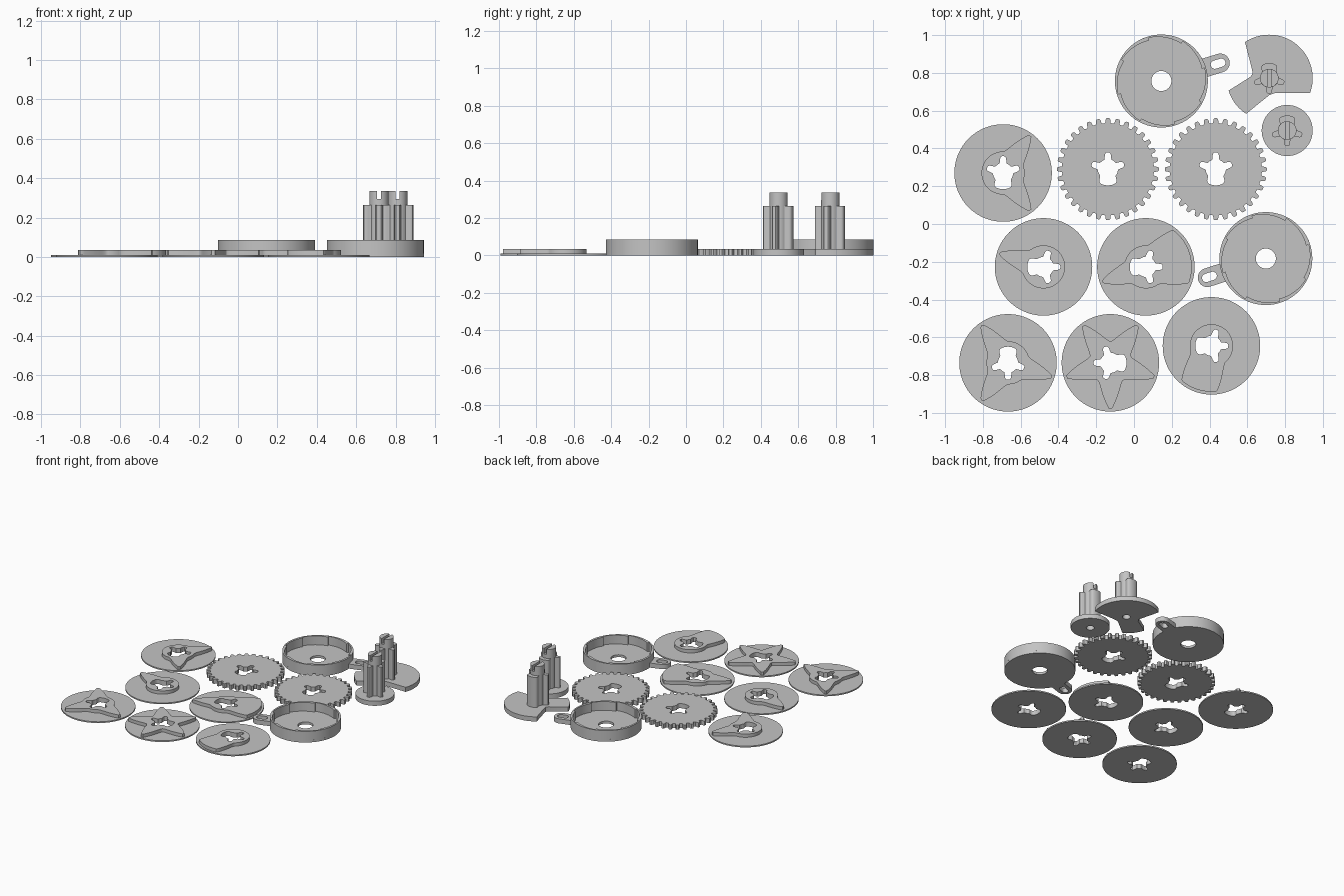
import bpy, bmesh
from math import sin, cos, pi, radians, degrees, atan2, exp

cube = bpy.data.objects.get("Cube")
if cube:
    bpy.data.objects.remove(cube)

grey = bpy.data.materials.new("plain grey")
grey.use_nodes = True
colour = (0.55, 0.55, 0.55, 1)
grey.diffuse_color = colour
grey.node_tree.nodes["Principled BSDF"].inputs["Base Color"].default_value = colour

DISC, PLATE, RIM = 0.01, 0.035, 0.085


def polar(radius, steps=96):
    """Closed outline from a radius function of the angle in degrees."""
    outline = []
    for i in range(steps):
        a = 360 * i / steps
        r = radius(a)
        outline.append((r * cos(radians(a)), r * sin(radians(a))))
    return outline


def circle(r, steps=96):
    return polar(lambda a: r, steps)


def apart(a, b):
    return abs((a - b + 180) % 360 - 180)


def extrude(name, loops, z0, z1, centre, turn=0):
    """Solid plate from an outer outline and hole outlines."""
    curve = bpy.data.curves.new(name, 'CURVE')
    curve.dimensions = '2D'
    curve.fill_mode = 'BOTH'
    curve.extrude = (z1 - z0) / 2
    c, s = cos(radians(turn)), sin(radians(turn))
    for loop in loops:
        spline = curve.splines.new('POLY')
        spline.points.add(len(loop) - 1)
        for p, (x, y) in zip(spline.points, loop):
            p.co = (x * c - y * s, x * s + y * c, 0, 1)
        spline.use_cyclic_u = True
    temp = bpy.data.objects.new(name + "_outline", curve)
    bpy.context.collection.objects.link(temp)
    mesh = bpy.data.meshes.new_from_object(
        temp.evaluated_get(bpy.context.evaluated_depsgraph_get()))
    bpy.data.objects.remove(temp)
    bpy.data.curves.remove(curve)
    bm = bmesh.new()
    bm.from_mesh(mesh)
    bmesh.ops.remove_doubles(bm, verts=bm.verts, dist=1e-5)
    bmesh.ops.recalc_face_normals(bm, faces=bm.faces)
    bm.to_mesh(mesh)
    bm.free()
    mesh.name = name
    mesh.materials.clear()
    mesh.materials.append(grey)
    obj = bpy.data.objects.new(name, mesh)
    obj.location = (*centre, (z0 + z1) / 2)
    bpy.context.collection.objects.link(obj)
    bpy.ops.object.select_all(action='DESELECT')
    obj.select_set(True)
    bpy.context.view_layer.objects.active = obj
    bpy.ops.object.shade_smooth_by_angle(angle=radians(30))
    return obj


def star(turn, scale=1.0):
    """Keyed star: three narrow lobes and one wide lobe opposite the first."""
    def radius(a):
        lobes = [exp(-(apart(a, turn + k) / 15) ** 4) for k in (18, 90, 162)]
        wide = exp(-(apart(a, turn + 270) / 42) ** 8)
        return scale * (0.053 + 0.036 * max(lobes + [wide * 0.9]))
    return polar(radius, 120)


def cam(arms):
    """Hub with arms, each dwelling at full radius from a start to an end angle."""
    def radius(a):
        gap = 180
        for start, end in arms:
            gap = min(gap, max(0, apart(a, (start + end) / 2) - (end - start) / 2))
        t = min(max(gap - 2, 0) / 36, 1)
        return 0.114 + 0.129 * (1 - t) ** 2
    return polar(radius, 180)


def stadium(x0, x1, r, square_start=False):
    right = [(x1 + r * sin(pi * i / 16), -r * cos(pi * i / 16)) for i in range(17)]
    if square_start:
        return [(x0, -r)] + right + [(x0, r)]
    left = [(x0 - r * sin(pi * i / 16), r * cos(pi * i / 16)) for i in range(17)]
    return right + left


# Cam discs: centre, direction of the star hole, arms
cams = [
    ((-0.693, 0.27), 0, [(54, 54), (306, 306)]),
    ((-0.479, -0.227), 270, [(163, 163)]),
    ((0.063, -0.227), 270, [(-19, 52), (199, 199)]),
    ((-0.667, -0.735), 180, [(125, 125), (235, 235), (342, 342)]),
    ((-0.125, -0.735), 90, [(k, k) for k in range(54, 360, 72)]),
    ((0.41, -0.645), 270, [(231, 275)]),
]
for n, (centre, turn, arms) in enumerate(cams, 1):
    extrude(f"cam_disc_{n}", [circle(0.258), star(turn)], 0, DISC, centre)
    extrude(f"cam_{n}", [cam(arms), star(turn)], DISC, PLATE, centre)

# Gears with rounded teeth
TEETH = 32
gear = []
for i in range(TEETH):
    for step, r in ((0, 0.245), (0.2, 0.243), (0.4, 0.245), (0.46, 0.263),
                    (0.56, 0.27), (0.84, 0.27), (0.94, 0.263)):
        a = pi / 2 + 2 * pi * (i + step + 0.3) / TEETH
        gear.append((r * cos(a), r * sin(a)))
for side, x in (("right", -0.138), ("left", 0.433)):
    extrude(f"gear_{side}", [gear, star(0)], 0, PLATE, (x, 0.29))

# Ratchet housings: floor, toothed rim and cord loop
ratchet = []
for i in range(8):
    for k in range(9):
        a = radians(45 * (i + k / 8) - 0.2 * k / 8)
        r = 0.224 + 0.014 * k / 8
        ratchet.append((r * cos(a), r * sin(a)))
loop = [stadium(0.24, 0.326, 0.05, True), stadium(0.296, 0.332, 0.022)]
for name, centre, turn in (("back", (0.145, 0.757), 17), ("front", (0.698, -0.183), 198)):
    extrude(f"housing_floor_{name}", [circle(0.246), circle(0.053)], 0, 0.018, centre)
    extrude(f"housing_rim_{name}", [circle(0.246), ratchet], 0.018, RIM, centre, turn)
    extrude(f"housing_loop_{name}", loop, 0, PLATE, centre, turn)

# Outline of the cut-away flange
flange = [(0.23 * cos(radians(a)), 0.23 * sin(radians(a))) for a in range(-20, 127, 3)]
flange += [(-0.092, 0.05), (-0.088, 0.025), (-0.1, 0.007)]
flange += [(0.225 * cos(radians(a)), 0.225 * sin(radians(a))) for a in range(197, 238, 4)]
flange += [(0.0, -0.09), (0.025, -0.08), (0.06, -0.078)]

# Keyed shafts: flange, star body, round neck and slotted tip
bore = circle(0.028, 32)
shaft = star(180, 0.93)
half_tip = [(0.049 * cos(radians(a)), 0.049 * sin(radians(a))) for a in range(-78, 79, 6)]
for name, centre, base in (("sector", (0.716, 0.772), flange),
                           ("round", (0.811, 0.495), circle(0.135))):
    extrude(f"{name}_flange", [base, bore], 0, PLATE, centre)
    extrude(f"{name}_shaft_lower", [shaft, bore], PLATE, 0.1, centre)
    extrude(f"{name}_shaft_upper", [shaft], 0.1, 0.265, centre)
    extrude(f"{name}_neck", [circle(0.049, 48)], 0.265, 0.295, centre)
    for side, turn in (("left", 0), ("right", 180)):
        extrude(f"{name}_tip_{side}", [half_tip], 0.295, 0.335, centre, turn)
